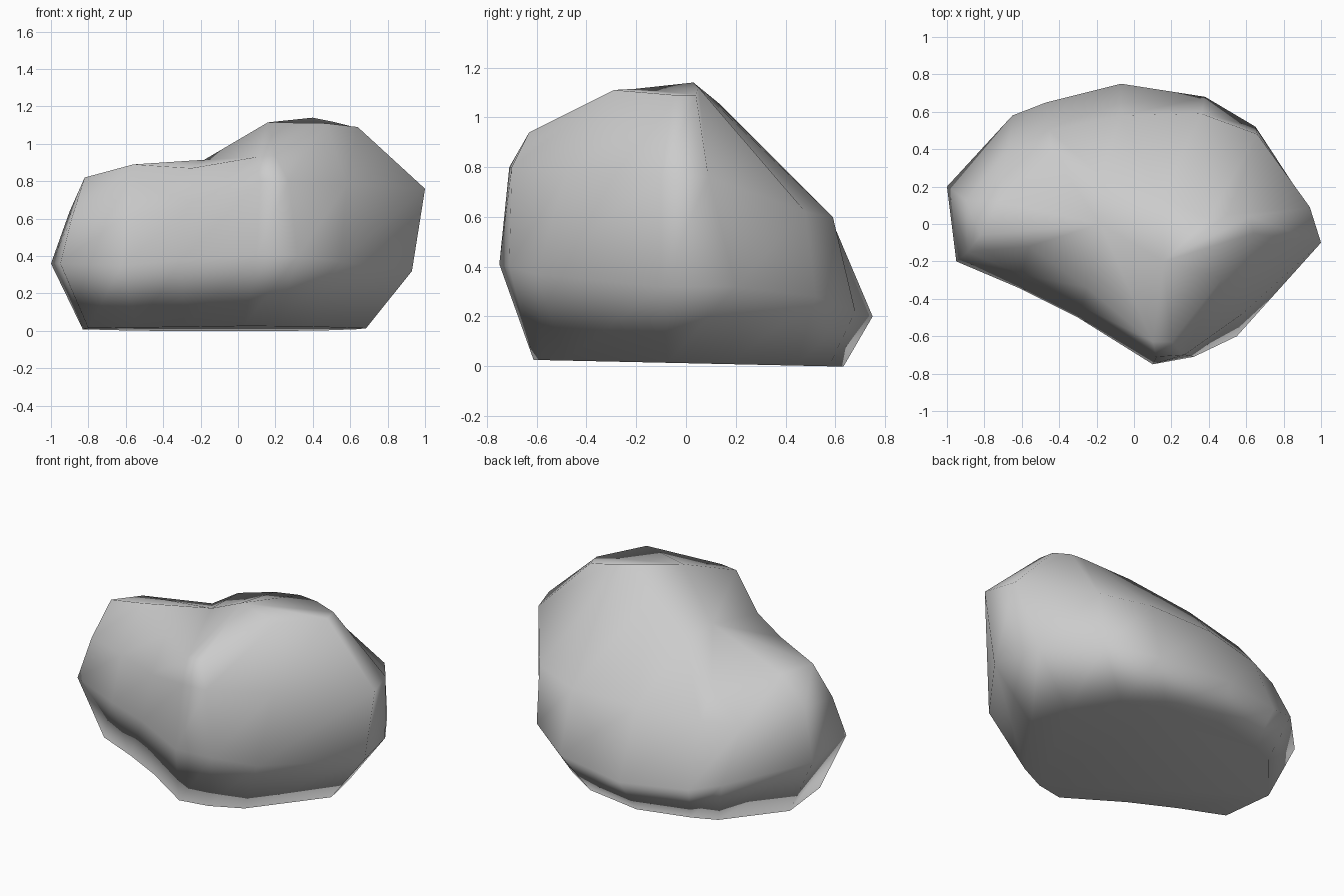
import bpy, bmesh

if "Cube" in bpy.data.objects:
    bpy.data.objects.remove(bpy.data.objects["Cube"])

# Cross-sections of the boulder, counter-clockwise from the right-hand tip
belly = [(.93, -.1, .32), (.86, .2, .32), (.65, .52, .28), (.38, .68, .22),
         (-.07, .75, .2), (-.47, .65, .22), (-.65, .58, .27), (-1, .2, .36),
         (-.95, -.2, .36), (-.62, -.34, .35), (-.3, -.5, .38), (.1, -.75, .41),
         (.32, -.71, .4), (.55, -.6, .37)]
shoulder = [(1, -.1, .76), (.94, .09, .76), (.66, .48, .62), (.36, .59, .6),
            (-.07, .58, .6), (-.45, .5, .58), (-.67, .4, .57), (-.9, .13, .64),
            (-.89, -.15, .6), (-.6, -.27, .62), (-.28, -.44, .65), (.12, -.71, .8),
            (.27, -.7, .8), (.58, -.48, .78)]
crown = [(.64, -.05, 1.09), (.62, .04, 1.09), (.5, .05, 1.12), (.4, .03, 1.14),
         (.15, .14, 1.05), (-.18, .26, .91), (-.44, .38, .73), (-.73, .12, .8),
         (-.82, -.06, .82), (-.56, -.12, .89), (-.25, -.34, .87), (.1, -.63, .93),
         (.2, -.63, .94), (.47, -.29, 1.11)]
# The base is the belly outline drawn inward and set on the ground
base = [(max(.79 * x - .05, -.83), .83 * y + .01, .012 - .018 * y) for x, y, z in belly]

bm = bmesh.new()
rings = [[bm.verts.new(p) for p in ring] for ring in (base, belly, shoulder, crown)]
n = len(belly)

# Sides
for lower, upper in zip(rings, rings[1:]):
    for i in range(n):
        j = (i + 1) % n
        bm.faces.new((lower[i], lower[j], upper[j], upper[i]))

# Underside
bm.faces.new(reversed(rings[0]))

# Top: a high hub on the right and a sunken hub on the left
high = bm.verts.new((.16, -.2, 1.115))
low = bm.verts.new((-.18, 0, .915))
top = rings[3]
for i in range(n):
    hub = low if 4 <= i < 11 else high
    bm.faces.new((top[i], top[(i + 1) % n], hub))
bm.faces.new((top[4], low, high))
bm.faces.new((top[11], high, low))

bmesh.ops.recalc_face_normals(bm, faces=bm.faces)
mesh = bpy.data.meshes.new("boulder")
bm.to_mesh(mesh)
bm.free()
boulder = bpy.data.objects.new("boulder", mesh)
bpy.context.collection.objects.link(boulder)
for face in mesh.polygons:
    face.use_smooth = True

# Large facets stay flat, edges between them stay soft
boulder.modifiers.new("soft_facets", 'WEIGHTED_NORMAL')
